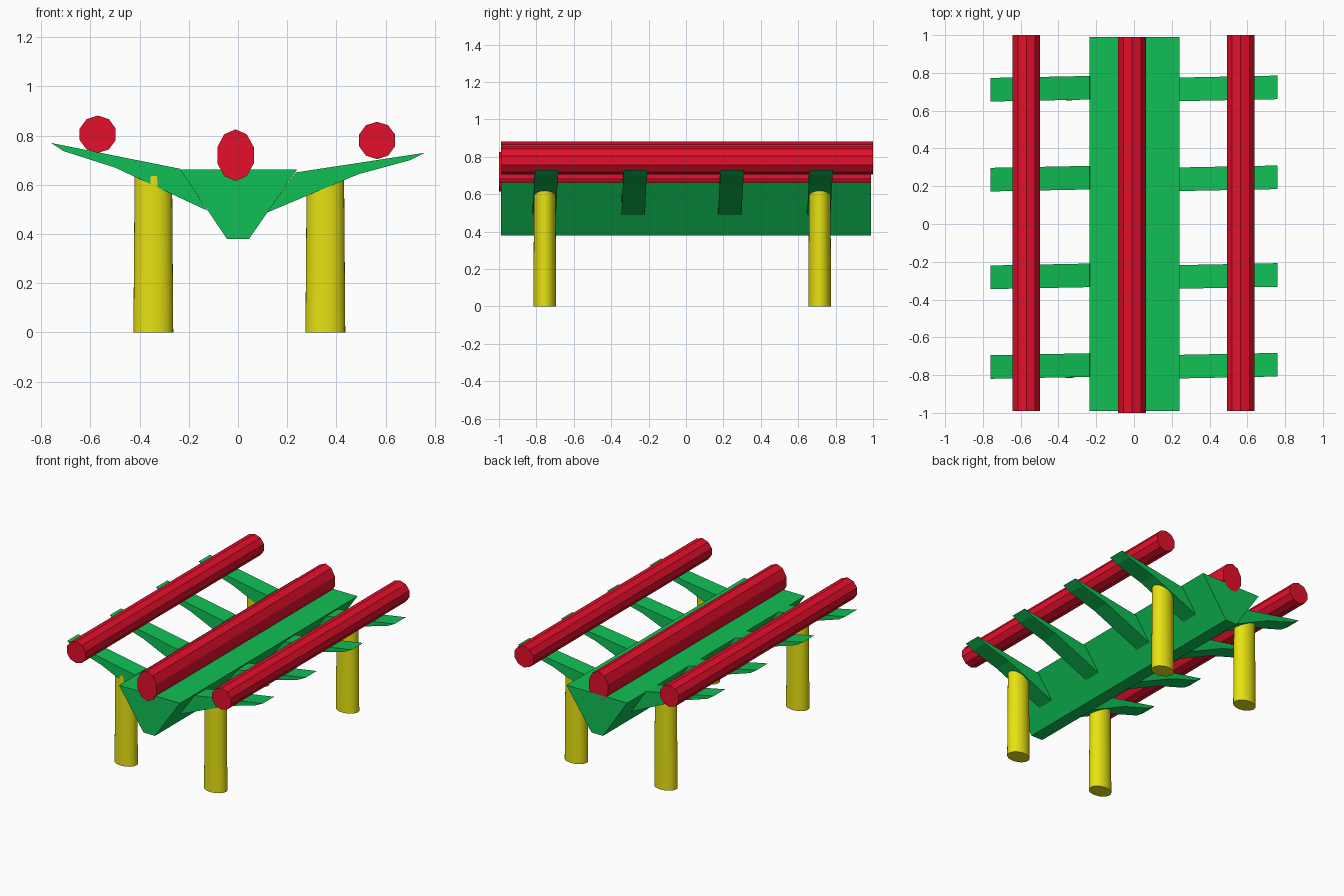
import bpy
import math

if "Cube" in bpy.data.objects:
    bpy.data.objects.remove(bpy.data.objects["Cube"])


def material(name, rgb):
    m = bpy.data.materials.new(name)
    m.diffuse_color = (*rgb, 1)
    m.use_nodes = True
    m.node_tree.nodes["Principled BSDF"].inputs["Base Color"].default_value = m.diffuse_color
    return m


RED = material("red", (0.78, 0.005, 0.025))
GREEN = material("green", (0.005, 0.53, 0.09))
YELLOW = material("yellow", (0.80, 0.76, 0.006))


def add_mesh(name, verts, faces, mat):
    me = bpy.data.meshes.new(name)
    me.from_pydata(verts, [], faces)
    ob = bpy.data.objects.new(name, me)
    bpy.context.collection.objects.link(ob)
    me.materials.append(mat)
    return ob


def extrude_y(name, profile, y0, y1, mat, slope=0.0):
    """Extrude an x-z profile along y; slope skews y with x."""
    area = sum(a[0] * b[1] - b[0] * a[1]
               for a, b in zip(profile, profile[1:] + profile[:1]))
    if area < 0:
        profile = profile[::-1]
    n = len(profile)
    verts = [(x, y + slope * x, z) for y in (y0, y1) for x, z in profile]
    faces = [tuple(range(n)), tuple(range(2 * n - 1, n - 1, -1))]
    faces += [(i, i + n, (i + 1) % n + n, (i + 1) % n) for i in range(n)]
    return add_mesh(name, verts, faces, mat)


def log(name, x, z, rx, rz, y0, y1):
    ring = [(x + rx * math.cos(math.radians(90 + 36 * i)),
             z + rz * math.sin(math.radians(90 + 36 * i))) for i in range(10)]
    extrude_y(name, ring, y0, y1, RED)


def leg(name, x, y, height):
    bpy.ops.mesh.primitive_cone_add(vertices=32, radius1=1, radius2=0.94,
                                    depth=height, location=(x, y, height / 2))
    ob = bpy.context.object
    ob.name = name
    ob.scale = (0.081, 0.061, 1)
    bpy.ops.object.transform_apply(location=False, rotation=False, scale=True)
    bpy.ops.object.shade_smooth_by_angle(angle=math.radians(30))
    ob.data.materials.append(YELLOW)


# Tapered central trough
extrude_y("central_beam",
          [(-0.235, 0.662), (-0.045, 0.38), (0.045, 0.38), (0.24, 0.662)],
          -0.99, 0.99, GREEN)

# Three logs
log("left_log", -0.57, 0.805, 0.077, 0.076, -0.99, 1.0)
log("centre_log", -0.01, 0.72, 0.078, 0.105, -1.0, 0.99)
log("right_log", 0.565, 0.78, 0.077, 0.076, -0.99, 1.0)

# Slightly skewed bracket arms on both sides
left_arm = [(-0.235, 0.665), (-0.76, 0.77), (-0.71, 0.737),
            (-0.50, 0.67), (-0.125, 0.495)]
right_arm = [(0.235, 0.65), (0.76, 0.73), (0.70, 0.70),
             (0.49, 0.643), (0.118, 0.487)]
for i, y in enumerate((-0.76, -0.285, 0.232, 0.708)):
    w = 0.0625
    extrude_y(f"right_arm_{i + 1}", right_arm, y - w, y + w, GREEN, 0.02)
    extrude_y(f"left_arm_{i + 1}", left_arm, y + 0.018 - w, y + 0.018 + w,
              GREEN, 0.02)

# Four oval legs
for label, y in (("front", -0.755), ("back", 0.715)):
    leg(f"{label}_left_leg", -0.344, y, 0.635)
    leg(f"{label}_right_leg", 0.355, y, 0.62)
